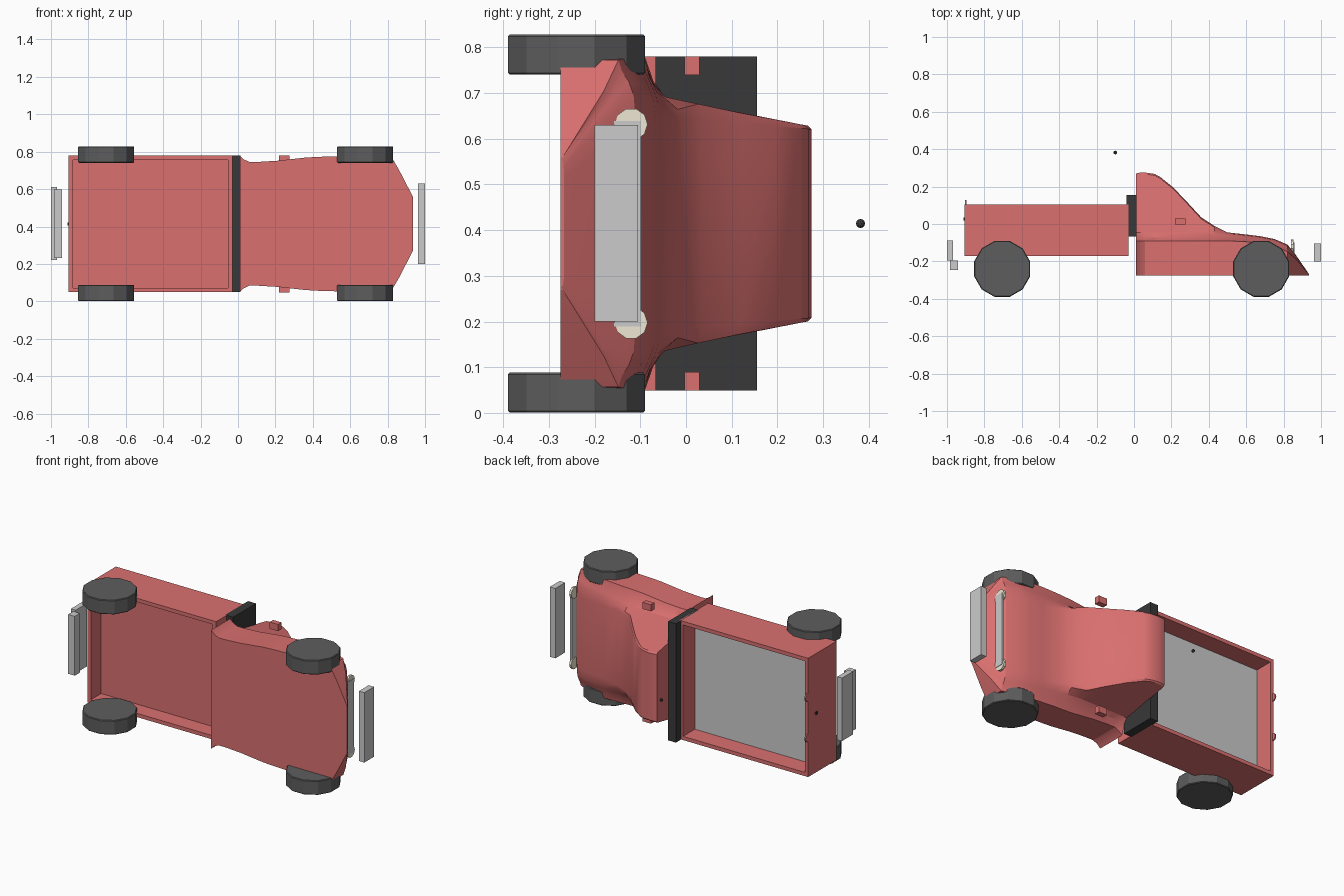
import bpy, bmesh, math
from mathutils import Matrix, Vector

if "Cube" in bpy.data.objects:
    bpy.data.objects.remove(bpy.data.objects["Cube"])

MID = 0.4145  # the truck lies on its side: y is its height, z its width


def mat(name, c):
    m = bpy.data.materials.new(name)
    m.diffuse_color = (*c, 1)
    m.use_nodes = True
    m.node_tree.nodes["Principled BSDF"].inputs["Base Color"].default_value = m.diffuse_color
    return m


RED = mat("red_paint", (0.70, 0.16, 0.16))
BLACK = mat("black_trim", (0.04, 0.04, 0.04))
TYRE = mat("tyre_rubber", (0.11, 0.11, 0.11))
CREAM = mat("lamp_glass", (0.85, 0.80, 0.65))


def finish(name, bm, m=None):
    bmesh.ops.recalc_face_normals(bm, faces=bm.faces)
    me = bpy.data.meshes.new(name)
    bm.to_mesh(me)
    bm.free()
    ob = bpy.data.objects.new(name, me)
    bpy.context.collection.objects.link(ob)
    if m:
        me.materials.append(m)
    return ob


def box(name, x, y, z, m=None):
    bm = bmesh.new()
    bmesh.ops.create_cube(bm, size=1)
    for v in bm.verts:
        v.co = Vector([(a + b) / 2 + c * (b - a) for (a, b), c in zip((x, y, z), v.co)])
    return finish(name, bm, m)


def disc(name, loc, r, depth, n, axis, m, turn=0.0, bevel=0.0):
    bm = bmesh.new()
    bmesh.ops.create_cone(bm, cap_ends=True, segments=n, radius1=r, radius2=r, depth=depth)
    if bevel:
        rim = [e for e in bm.edges if abs(e.verts[0].co.z - e.verts[1].co.z) < 1e-5]
        bmesh.ops.bevel(bm, geom=rim, offset=bevel, segments=1, affect='EDGES')
    rot = Matrix.Rotation(turn, 4, 'Z')
    if axis == 'X':
        rot = Matrix.Rotation(math.pi / 2, 4, 'Y') @ rot
    bmesh.ops.transform(bm, matrix=Matrix.Translation(loc) @ rot, verts=bm.verts)
    return finish(name, bm, m)


# Cab and hood: loft of half sections
# x, lower half width, belt y, shoulder (y, half width), roof y
stations = [
    (0.01, .365, -.09, -.045, .275, .270),
    (0.03, .345, -.09, -.045, .275, .274),
    (0.06, .331, -.09, -.045, .275, .275),
    (0.11, .331, -.09, -.045, .275, .268),
    (0.14, .333, -.09, -.045, .275, .252),
    (0.21, .337, -.09, -.045, .275, .195),
    (0.28, .345, -.09, -.045, .275, .122),
    (0.36, .354, -.09, -.045, .277, .035),
    (0.43, .358, -.09, -.052, .280, -.010),
    (0.50, .360, -.09, -.062, .285, -.045),
    (0.60, .364, -.095, -.072, .295, -.056),
    (0.68, .365, -.103, -.082, .300, -.066),
    (0.75, .364, -.118, -.097, .305, -.080),
    (0.82, .358, -.148, -.125, .310, -.110),
    (0.86, .290, -.180, -.172, .260, -.158),
    (0.935, .145, -.270, -.269, .135, -.267),
]


def section(x, w, yb, ys, zs, yt):
    rise = max(yt - ys, 0)
    edge = zs - .06 * rise / .315
    top = .23 - .023 * yt / .27 if yt > -.05 else .222
    if x > .85:
        edge, top = zs * .9, zs * .7
    elif yt < 0:
        edge = zs - .03
    half = [(-.275, w), (yb, w), ((yb + ys) / 2 - .004, (w + zs) / 2 - .008 * (x < .5)),
            (ys, zs), (yt - min(.008, rise * .3), edge), (yt, min(top, edge - .008))]
    return [(x, y, MID + z) for y, z in half] + [(x, y, MID - z) for y, z in reversed(half)]


bm = bmesh.new()
rings = [[bm.verts.new(p) for p in section(*s)] for s in stations]
for a, b in zip(rings, rings[1:]):
    for i in range(len(a)):
        j = (i + 1) % len(a)
        bm.faces.new((a[i], a[j], b[j], b[i]))
bm.faces.new(rings[0])
bm.faces.new(rings[-1])
cab = finish("cab_and_hood", bm, RED)
bpy.context.view_layer.objects.active = cab
cab.select_set(True)
bpy.ops.object.shade_smooth_by_angle(angle=math.radians(25))

# Cargo bed: four walls, red underfloor and grey liner
X0, X1, T = -.905, -.03, .023
Y, Z0, Z1 = (-.17, .105), .049, .78
box("bed_tailgate", (X0, X0 + T), Y, (Z0, Z1), RED)
box("bed_front_wall", (X1 - T, X1), Y, (Z0, Z1), RED)
box("bed_left_wall", (X0 + T, X1 - T), Y, (Z0, Z0 + T), RED)
box("bed_right_wall", (X0 + T, X1 - T), Y, (Z1 - T, Z1), RED)
box("bed_floor", (X0 + T, X1 - T), (-.07, -.02), (Z0 + T, Z1 - T), RED)
box("bed_liner", (X0 + T, X1 - T), (-.02, -.01), (Z0 + T, Z1 - T))

# Black panel between bed and cab, tailgate latch and aerial tip
box("rear_cab_panel", (-.04, .014), (-.067, .155), (Z0, Z1), BLACK)
box("tailgate_latch", (-.912, -.903), (.02, .036), (MID - .008, MID + .008), BLACK)
bm = bmesh.new()
bmesh.ops.create_icosphere(bm, subdivisions=2, radius=.01,
                           matrix=Matrix.Translation((-.1, .382, MID)))
finish("aerial_tip", bm, BLACK)

# Mirrored pairs across the width
for s, side in ((-1, "left"), (1, "right")):
    for x, end in ((-.705, "rear"), (.68, "front")):
        disc(f"{end}_{side}_wheel", (x, -.24, MID + s * .37), .155, .088, 12, 'Z', TYRE,
             math.radians(15), .004)
    z = sorted((MID + s * .325, MID + s * .366))
    box(f"{side}_mirror", (.218, .275), (-.003, .03), z, RED)
    disc(f"{side}_headlight", (.847, -.12, MID + s * .217), .036, .014, 10, 'X', CREAM)
    disc(f"{side}_tailgate_tab", (-.9, .105, MID + s * .125), .024, .008, 12, 'X', RED)

# Grille and bumpers
box("grille", (.845, .857), (-.17, -.098), (MID - .225, MID + .225))
box("front_bumper", (.963, 1.0), (-.2, -.105), (.2, .63))
box("rear_bumper", (-1.0, -.968), (-.196, -.088), (.222, .61))
box("rear_step", (-.985, -.94), (-.245, -.196), (.233, .598))
